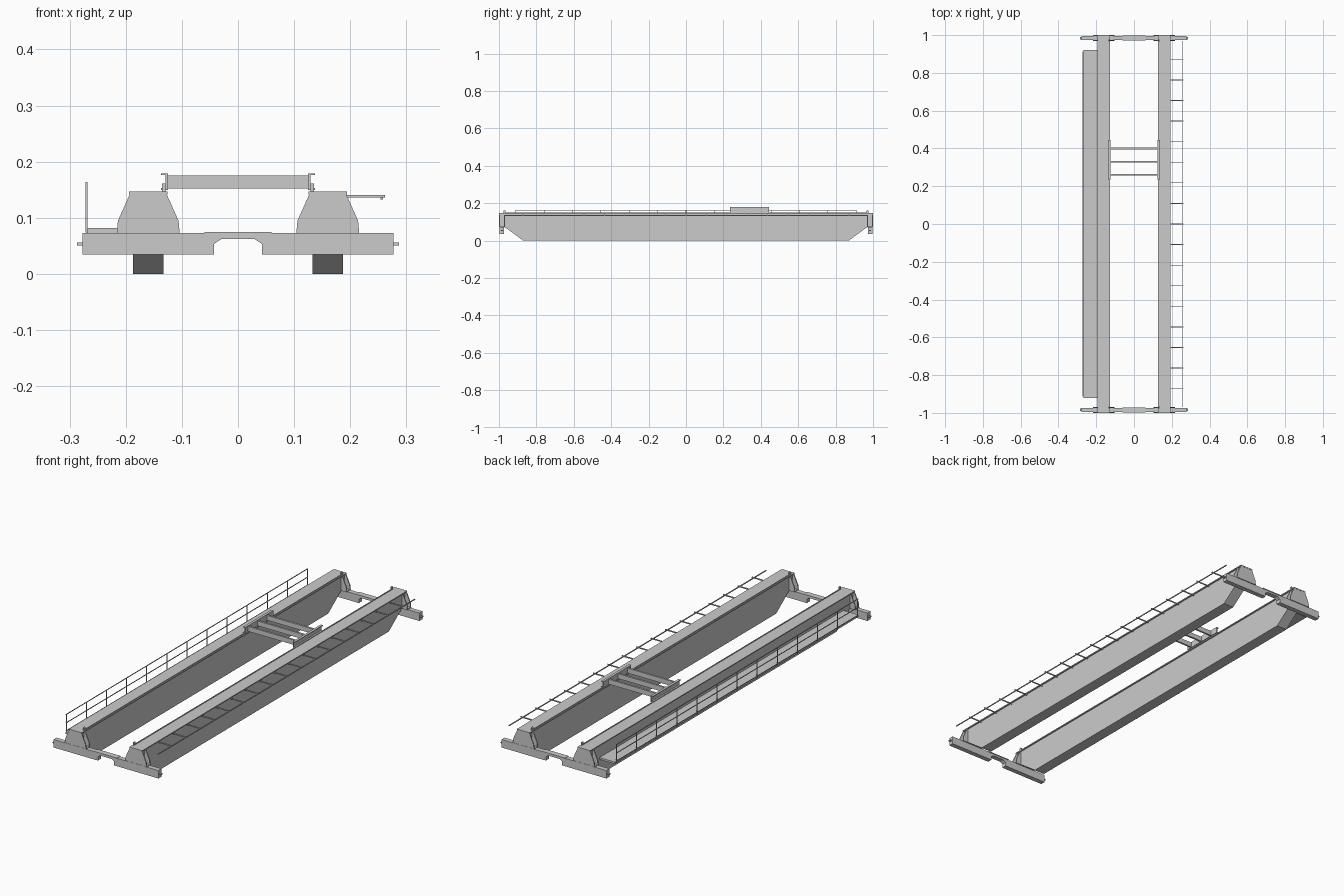
import bpy
import bmesh
from mathutils import Vector

cube = bpy.data.objects.get("Cube")
if cube:
    bpy.data.objects.remove(cube, do_unlink=True)

steel = bpy.data.materials.new("steel grey")
steel.use_nodes = True
GREY = (0.6, 0.6, 0.6, 1)
steel.diffuse_color = GREY
steel.node_tree.nodes["Principled BSDF"].inputs["Base Color"].default_value = GREY


def finish(name, bm):
    bmesh.ops.recalc_face_normals(bm, faces=bm.faces)
    mesh = bpy.data.meshes.new(name)
    bm.to_mesh(mesh)
    bm.free()
    mesh.materials.append(steel)
    obj = bpy.data.objects.new(name, mesh)
    bpy.context.collection.objects.link(obj)
    return obj


def add_box(bm, x, y, z):
    """Box from (low, high) ranges on each axis."""
    verts = bmesh.ops.create_cube(bm, size=1)["verts"]
    for v in verts:
        v.co = Vector([(r[0] + r[1]) / 2 + c * abs(r[1] - r[0])
                       for r, c in zip((x, y, z), v.co)])


def box(name, x, y, z):
    bm = bmesh.new()
    add_box(bm, x, y, z)
    return finish(name, bm)


def prism(name, points, axis, low, high):
    """Extrude a profile along x (points are y, z) or y (points are x, z)."""
    bm = bmesh.new()
    place = (lambda a, b: (low, a, b)) if axis == "x" else (lambda a, b: (a, low, b))
    face = bm.faces.new([bm.verts.new(place(a, b)) for a, b in points])
    new = bmesh.ops.extrude_face_region(bm, geom=[face])["geom"]
    step = Vector((high - low, 0, 0)) if axis == "x" else Vector((0, high - low, 0))
    bmesh.ops.translate(bm, vec=step, verts=[g for g in new if isinstance(g, bmesh.types.BMVert)])
    return finish(name, bm)


def mirrored(half):
    """Complete a symmetric profile from its right half."""
    return half + [(-a, b) for a, b in reversed(half)]


def span(centre, width):
    return (centre - width / 2, centre + width / 2)


# Main girders with tapered ends, flanges, end brackets and stops
web = mirrored([(0.87, 0), (0.972, 0.075), (0.972, 0.144)])
bracket = mirrored([(0.056, 0.073), (0.054, 0.095), (0.032, 0.144)])
for side, s in (("left", 1), ("right", -1)):
    cx = 0.16 * s
    prism(side + "_girder", web, "x", cx - 0.0275, cx + 0.0275)
    box(side + "_girder_top_flange", span(cx, 0.068), (-1, 1), (0.142, 0.147))
    box(side + "_girder_rail", span(0.132 * s, 0.004), (-0.97, 0.97), (0.147, 0.15))
    for end, e in (("back", 1), ("front", -1)):
        label = f"{side}_{end}"
        outline = [(cx + a, b) for a, b in bracket]
        prism(label + "_inner_bracket", outline, "y", 0.968 * e, 0.973 * e)
        prism(label + "_outer_bracket", outline, "y", 0.994 * e, 0.999 * e)
        box(label + "_bracket_core", span(cx, 0.055), (0.97 * e, 0.996 * e), (0.072, 0.144))
        box(label + "_bracket_foot", span(cx, 0.112), (0.968 * e, e), (0.072, 0.076))
        box(label + "_rail_stop", span(0.132 * s, 0.006), (0.966 * e, 0.976 * e), (0.146, 0.161))
        box(label + "_buffer", (0.276 * s, 0.287 * s), span(0.984 * e, 0.012), (0.051, 0.056))

# End trucks, arched underneath at the middle
truck = mirrored([(0.03, 0.062), (0.043, 0.053), (0.043, 0.035), (0.277, 0.035), (0.277, 0.073)])
for end, e in (("back", 1), ("front", -1)):
    prism(end + "_end_truck", truck, "y", 0.973 * e, 0.996 * e)
    box(end + "_truck_splice", (-0.06, 0.06), (0.971 * e, 0.998 * e), (0.071, 0.075))

# Walkway and guard rail on the right side
box("walkway", (-0.268, -0.187), (-0.92, 0.92), (0.073, 0.082))
bm = bmesh.new()
POSTS = 13
for i in range(POSTS):
    y = -0.91 + 1.82 * i / (POSTS - 1)
    add_box(bm, span(-0.27, 0.003), span(y, 0.003), (0.074, 0.162))
for z in (0.162, 0.122, 0.084):
    add_box(bm, span(-0.27, 0.003), (-0.912, 0.912), span(z, 0.003))
finish("guard_rail", bm)

# Conductor bar carried by brackets on the left side
bm = bmesh.new()
for i in range(-8, 9):
    add_box(bm, (0.185, 0.262), span(i * 0.109, 0.004), (0.136, 0.141))
add_box(bm, span(0.256, 0.004), (-0.97, 0.97), (0.133, 0.137))
finish("conductor_bar", bm)

# Trolley frame
for side, s in (("left", 1), ("right", -1)):
    box(side + "_trolley_web", span(0.127 * s, 0.004), (0.235, 0.445), (0.15, 0.179))
    box(side + "_trolley_top", span(0.131 * s, 0.012), (0.235, 0.445), (0.176, 0.179))
    box(side + "_trolley_bottom", span(0.131 * s, 0.012), (0.235, 0.445), (0.15, 0.153))
for i in range(3):
    box(f"trolley_crossbar_{i + 1}", (-0.127, 0.127), span(0.26 + 0.07 * i, 0.009), (0.152, 0.175))
